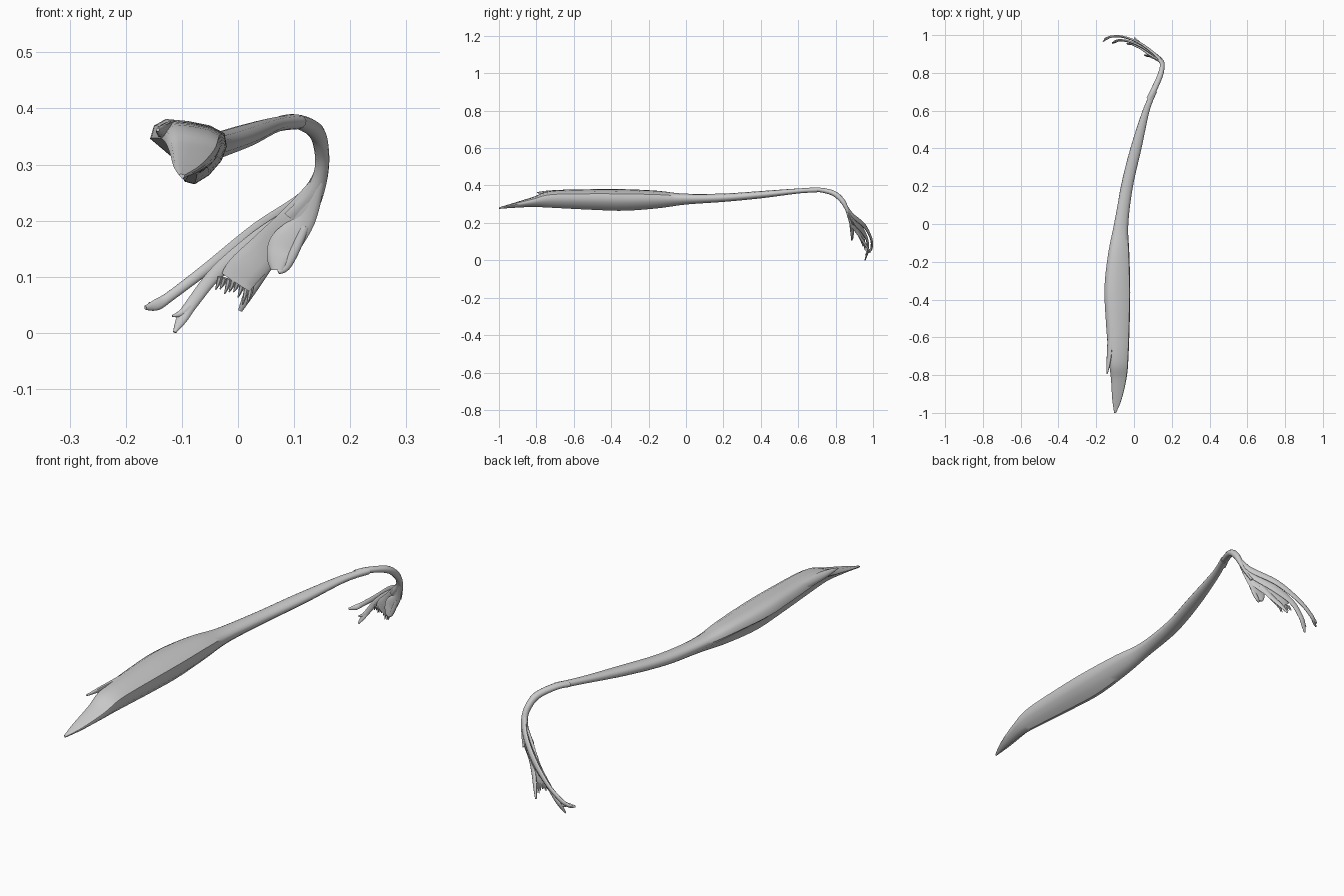
import bpy, bmesh, math, random
from mathutils import Vector

random.seed(4)


def spline(rows, steps=5):
    """Catmull-Rom through rows of numbers."""
    out = []
    n = len(rows)
    for i in range(n - 1):
        p = [rows[max(0, min(n - 1, i + k))] for k in (-1, 0, 1, 2)]
        for s in range(steps):
            t = s / steps
            out.append([0.5 * (2 * b + (c - a) * t + (2 * a - 5 * b + 4 * c - d) * t * t
                               + (3 * b - a - 3 * c + d) * t ** 3) for a, b, c, d in zip(*p)])
    out.append(list(rows[-1]))
    return out


def skin(name, rings):
    """Closed tube through rings of equal point count."""
    bm = bmesh.new()
    vs = [[bm.verts.new(p) for p in r] for r in rings]
    n = len(vs[0])
    for a, b in zip(vs, vs[1:]):
        for i in range(n):
            bm.faces.new((a[i], a[(i + 1) % n], b[(i + 1) % n], b[i]))
    bm.faces.new(vs[0])
    bm.faces.new(vs[-1])
    bmesh.ops.recalc_face_normals(bm, faces=bm.faces)
    me = bpy.data.meshes.new(name)
    bm.to_mesh(me)
    bm.free()
    ob = bpy.data.objects.new(name, me)
    bpy.context.collection.objects.link(ob)
    bpy.context.view_layer.objects.active = ob
    ob.select_set(True)
    bpy.ops.object.shade_smooth_by_angle(angle=math.radians(45))
    ob.select_set(False)
    return ob


def strap(name, rows, side=None, normal=None, sides=12, steps=5):
    """Flattened tube; rows are x, y, z, half width, half thickness."""
    pts = spline(rows, steps)
    cs = [Vector(p[:3]) for p in pts]
    rings = []
    for i, p in enumerate(pts):
        t = (cs[min(i + 1, len(cs) - 1)] - cs[max(i - 1, 0)]).normalized()
        w = Vector(side) if side else t.cross(Vector(normal))
        w = (w - t * w.dot(t)).normalized()
        h = t.cross(w)
        rings.append([cs[i] + w * p[3] * math.cos(a) + h * p[4] * math.sin(a)
                      for a in (2 * math.pi * k / sides for k in range(sides))])
    return skin(name, rings)


# Muscle belly: convex outer face, hollowed inner face, narrowing to a round tendon
profile = [(0, .7), (.05, .9), (.2, 1), (.48, .97), (.78, .9), (.97, .78), (1, .58),
           (.93, .36), (.77, .14), (.58, 0), (.45, .04), (.36, .25), (.27, .43), (.12, .58)]
stations = [  # y, x min, x max, z min, z max, roundness
    (-1, -.105, -.095, .275, .283, 0), (-.93, -.115, -.066, .28, .304, 0),
    (-.82, -.122, -.04, .285, .338, 0), (-.72, -.133, -.03, .281, .371, 0),
    (-.5, -.15, -.022, .27, .38, 0), (-.33, -.156, -.02, .265, .38, 0),
    (-.15, -.136, -.025, .278, .372, .1), (0, -.107, -.03, .298, .357, .5),
    (.2, -.07, -.005, .312, .357, 1), (.4, -.02, .04, .331, .37, 1),
    (.6, .045, .083, .357, .384, 1), (.7, .09, .122, .363, .389, 1)]
rings = []
for y, x0, x1, z0, z1, r in spline(stations):
    ring = []
    for u, v in profile:
        a = math.atan2(v - .5, u - .5)
        if (u, v) in profile[10:]:
            a = {10: -1.9, 11: -2.25, 12: -2.6, 13: -2.95}[profile.index((u, v))]
        u += (.5 + .5 * math.cos(a) - u) * r
        v += (.5 + .5 * math.sin(a) - v) * r
        ring.append((x0 + (x1 - x0) * u, y, z0 + (z1 - z0) * v))
    rings.append(ring)
skin("muscle_belly", rings)

# Short upper prong beside the pointed end
strap("upper_prong", [(-.122, -.55, .362, .02, .012), (-.13, -.68, .362, .017, .01),
                      (-.137, -.75, .362, .011, .007), (-.143, -.795, .362, .003, .003)],
      side=(.6, 0, .7))

# Tendon curling over and down
strap("tendon_bend", [(.08, .66, .376, .016, .012), (.105, .71, .377, .016, .012),
                      (.138, .785, .36, .015, .014), (.149, .83, .325, .013, .014),
                      (.148, .855, .285, .013, .011), (.132, .872, .24, .018, .008),
                      (.105, .89, .2, .026, .006)], side=(1, 0, .1))

# Fan of four slips
fan = (.28, .95, .1)
slips = {
    "outer_slip": [(.148, .855, .29, .01, .008), (.12, .89, .24, .014, .007),
                   (.035, .955, .183, .014, .006), (-.055, .99, .115, .01, .006),
                   (-.12, .992, .066, .009, .006), (-.145, .98, .05, .01, .005),
                   (-.165, .966, .045, .004, .003)],
    "long_slip": [(.148, .857, .285, .01, .008), (.115, .89, .22, .018, .007),
                  (.04, .94, .165, .02, .006), (-.035, .968, .11, .013, .006),
                  (-.08, .972, .055, .011, .006), (-.1, .965, .025, .01, .005),
                  (-.113, .957, .001, .003, .003)],
    "frayed_slip": [(.146, .86, .275, .01, .008), (.1, .89, .2, .028, .007),
                    (.05, .925, .15, .03, .006), (.01, .945, .11, .032, .006),
                    (-.004, .95, .09, .03, .004)],
    "inner_slip": [(.146, .86, .27, .01, .008), (.122, .88, .205, .018, .007),
                   (.085, .89, .16, .028, .006), (.072, .89, .135, .022, .005),
                   (.07, .888, .112, .012, .004)],
}
for name, rows in slips.items():
    strap(name, rows, normal=fan)
strap("inner_slip_hook", [(.12, .88, .19, .008, .006), (.1, .885, .145, .009, .006),
                          (.085, .888, .118, .008, .005), (.072, .886, .108, .004, .003)], normal=fan)
strap("middle_slip", [(.08, .91, .17, .014, .006), (.05, .935, .12, .012, .006),
                      (.022, .965, .075, .01, .005), (.004, .985, .04, .004, .003)], normal=fan)
# Second short tip forking from each long slip
strap("outer_fork", [(-.12, .992, .066, .007, .004), (-.148, .985, .052, .006, .004),
                     (-.158, .975, .053, .002, .002)], normal=fan)
strap("long_fork", [(-.075, .972, .06, .008, .004), (-.1, .966, .036, .006, .004),
                    (-.117, .96, .03, .002, .002)], normal=fan)

# Frayed threads at the torn slip end
for i in range(8):
    x = -.032 + i * .008
    z = .1 - i * .002
    drop = random.uniform(.018, .04)
    strap(f"fray_{i + 1}", [(x, .95, z, .005, .003), (x - .003, .955, z - drop * .5, .004, .003),
                            (x - .008, .958, z - drop, .001, .001)], normal=fan, sides=6, steps=3)
